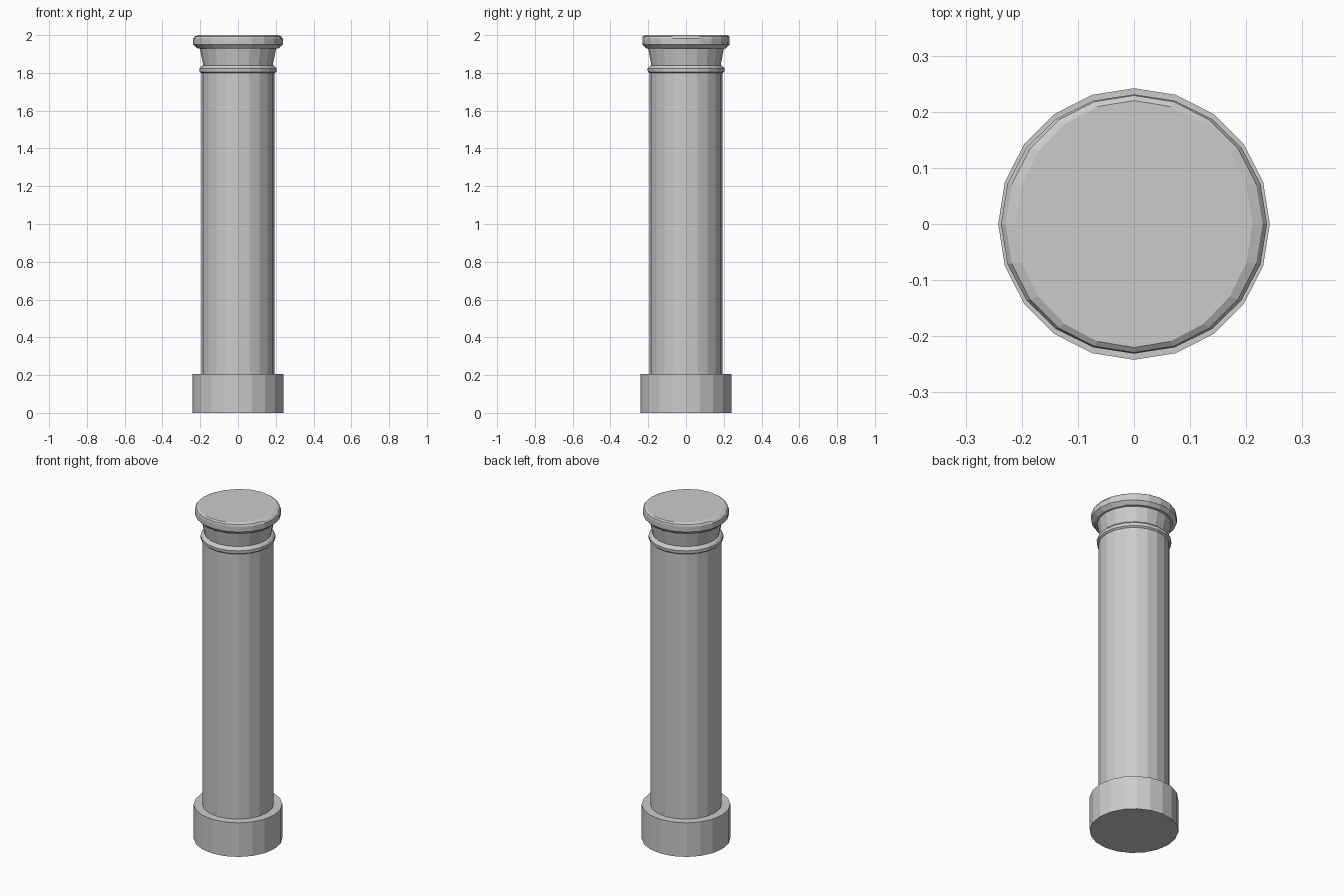
import bpy, bmesh
from math import cos, sin, pi

if "Cube" in bpy.data.objects:
    bpy.data.objects.remove(bpy.data.objects["Cube"])

SIDES = 20


def lathe(name, profile):
    """Closed turned part from (radius x, radius y, z) rows, bottom to top."""
    bm = bmesh.new()
    rings = [[bm.verts.new((rx * cos(2 * pi * i / SIDES), ry * sin(2 * pi * i / SIDES), z))
              for i in range(SIDES)] for rx, ry, z in profile]
    for low, high in zip(rings, rings[1:]):
        for i in range(SIDES):
            j = (i + 1) % SIDES
            bm.faces.new((low[i], low[j], high[j], high[i]))
    bm.faces.new(rings[0][::-1])
    bm.faces.new(rings[-1])
    mesh = bpy.data.meshes.new(name)
    bm.to_mesh(mesh)
    bm.free()
    obj = bpy.data.objects.new(name, mesh)
    bpy.context.collection.objects.link(obj)
    return obj


# Plinth drum at the foot
lathe("base", [(0.242, 0.242, 0), (0.242, 0.242, 0.205)])

# Faceted shaft
lathe("shaft", [(0.194, 0.194, 0.205), (0.194, 0.194, 1.81)])

# Collar, flared neck and slightly oval bevelled cap
lathe("capital", [
    (0.192, 0.192, 1.797),
    (0.204, 0.202, 1.806),
    (0.204, 0.204, 1.824),
    (0.192, 0.190, 1.837),
    (0.184, 0.184, 1.84),
    (0.202, 0.200, 1.928),
    (0.215, 0.212, 1.93),
    (0.237, 0.230, 1.95),
    (0.237, 0.231, 1.982),
    (0.229, 0.229, 1.993),
    (0.211, 0.220, 2.0),
])
